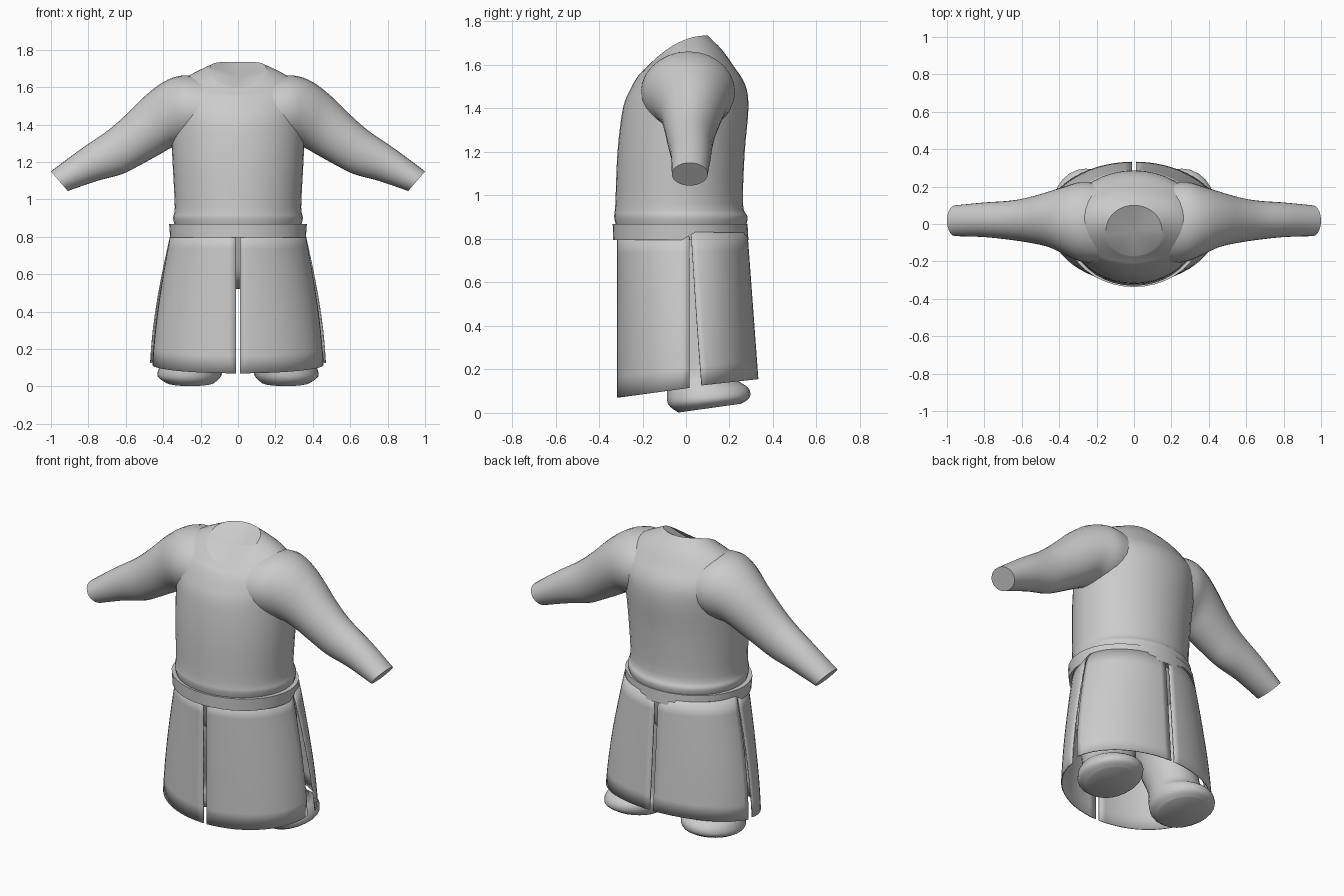
import bpy, bmesh, math
from mathutils import Vector

cube = bpy.data.objects.get("Cube")
if cube:
    bpy.data.objects.remove(cube)

cloth = bpy.data.materials.new("grey cloth")
cloth.use_nodes = True
GREY = (0.6, 0.6, 0.6, 1)
cloth.diffuse_color = GREY
cloth.node_tree.nodes["Principled BSDF"].inputs["Base Color"].default_value = GREY


def finish(name, bm, angle=50):
    bmesh.ops.recalc_face_normals(bm, faces=bm.faces)
    mesh = bpy.data.meshes.new(name)
    bm.to_mesh(mesh)
    bm.free()
    mesh.materials.append(cloth)
    obj = bpy.data.objects.new(name, mesh)
    bpy.context.collection.objects.link(obj)
    bpy.ops.object.select_all(action='DESELECT')
    obj.select_set(True)
    bpy.context.view_layer.objects.active = obj
    bpy.ops.object.shade_smooth_by_angle(angle=math.radians(angle))
    return obj


def spline(rows, steps=4):
    """Smoothly add in-between rows."""
    out = []
    for i in range(len(rows) - 1):
        p = [rows[max(i - 1, 0)], rows[i], rows[i + 1], rows[min(i + 2, len(rows) - 1)]]
        for s in range(steps):
            t = s / steps
            out.append([b + t * ((c - a) + t * (2*a - 5*b + 4*c - d + t * (3*b - a - 3*c + d))) / 2
                        for a, b, c, d in zip(*p)])
    return out + [list(rows[-1])]


def loft(bm, rings, closed=True, cap_start=False, cap_end=False):
    loops = [[bm.verts.new(p) for p in ring] for ring in rings]
    n = len(loops[0])
    for a, b in zip(loops, loops[1:]):
        for i in range(n if closed else n - 1):
            j = (i + 1) % n
            bm.faces.new((a[i], a[j], b[j], b[i]))
    if cap_start:
        bm.faces.new(loops[0])
    if cap_end:
        bm.faces.new(loops[-1])
    return loops


def angles(n):
    return [2 * math.pi * i / n for i in range(n)]


# Torso: front z, back z, side lift, half width, front y, back y
torso_rows = [
    (0.84, 0.84, 0, 0.33, -0.315, 0.27),
    (0.90, 0.90, 0, 0.347, -0.33, 0.283),
    (0.96, 0.96, 0, 0.338, -0.325, 0.262),
    (1.20, 1.20, 0, 0.35, -0.315, 0.27),
    (1.40, 1.40, 0, 0.36, -0.29, 0.287),
    (1.49, 1.51, 0, 0.37, -0.255, 0.272),
    (1.55, 1.60, 0.01, 0.345, -0.22, 0.215),
    (1.575, 1.67, 0.03, 0.27, -0.195, 0.165),
    (1.60, 1.735, 0.035, 0.15, -0.17, 0.10),
]


def torso_ring(row):
    zf, zb, lift, hw, yf, yb = row
    return [(hw * math.cos(a), (yf + yb) / 2 + (yb - yf) / 2 * math.sin(a),
             (zf + zb) / 2 + (zb - zf) / 2 * math.sin(a) + lift * math.cos(a) ** 2)
            for a in angles(40)]


bm = bmesh.new()
loops = loft(bm, [torso_ring(r) for r in spline(torso_rows)], cap_start=True)
# shallow sunken neck opening
centre = bm.verts.new((0, -0.04, 1.655))
neck = loops[-1]
for i, v in enumerate(neck):
    bm.faces.new((v, neck[(i + 1) % len(neck)], centre))
finish("torso", bm, 35)

# Sleeves: upper x, z; lower x, z; front y, back y
sleeve_rows = [
    (0.18, 1.65, 0.20, 1.30, -0.21, 0.22),
    (0.30, 1.662, 0.27, 1.29, -0.20, 0.225),
    (0.40, 1.627, 0.345, 1.28, -0.162, 0.20),
    (0.50, 1.55, 0.42, 1.24, -0.122, 0.172),
    (0.60, 1.452, 0.52, 1.185, -0.10, 0.143),
    (0.70, 1.365, 0.62, 1.135, -0.085, 0.125),
    (0.85, 1.262, 0.75, 1.10, -0.07, 0.115),
    (1.00, 1.15, 0.91, 1.045, -0.065, 0.10),
]


def sleeve_ring(row, side):
    ux, uz, lx, lz, yf, yb = row
    ring = []
    for a in angles(28):
        t = (1 + math.cos(a)) / 2
        ring.append((side * (lx + (ux - lx) * t), (yf + yb) / 2 + (yb - yf) / 2 * math.sin(a),
                     lz + (uz - lz) * t))
    return ring


# Legs: centre x, centre y, z, radius x, radius y, tilt of the ring along y
leg_rows = [
    (0.255, 0.11, 0.022, 0.13, 0.145, 0.14),
    (0.26, 0.105, 0.055, 0.17, 0.187, 0.08),
    (0.25, 0.10, 0.11, 0.168, 0.188, 0.02),
    (0.235, 0.07, 0.17, 0.145, 0.155, 0),
    (0.215, 0.03, 0.32, 0.155, 0.17, 0),
    (0.185, 0.0, 0.52, 0.172, 0.20, 0),
    (0.165, -0.01, 0.76, 0.165, 0.22, 0),
]


def leg_ring(row, side):
    cx, cy, z, rx, ry, tilt = row
    return [(side * (cx + rx * math.cos(a)), cy + ry * math.sin(a), z + tilt * ry * math.sin(a))
            for a in angles(24)]


for label, side in (("left", 1), ("right", -1)):
    bm = bmesh.new()
    loft(bm, [sleeve_ring(r, side) for r in spline(sleeve_rows)], cap_start=True, cap_end=True)
    finish(label + "_sleeve", bm)
    bm = bmesh.new()
    loft(bm, [leg_ring(r, side) for r in spline(leg_rows)], cap_start=True, cap_end=True)
    finish(label + "_leg", bm)


def oval(z, hw, yf, yb, n=40):
    return [(hw * math.cos(a), (yf + yb) / 2 + (yb - yf) / 2 * math.sin(a), z) for a in angles(n)]


# Hips joining the legs under the skirt
bm = bmesh.new()
loft(bm, [oval(*r) for r in spline([(0.52, 0.10, -0.10, 0.09), (0.58, 0.25, -0.19, 0.17),
                                    (0.68, 0.32, -0.24, 0.22), (0.82, 0.33, -0.29, 0.25)])],
     cap_start=True, cap_end=True)
finish("hips", bm)

# Belt
bm = bmesh.new()
belt = [oval(0.865, 0.32, -0.30, 0.25), oval(0.868, 0.368, -0.337, 0.283),
        oval(0.795, 0.363, -0.335, 0.287), oval(0.797, 0.33, -0.30, 0.25)]
loft(bm, belt + belt[:1])
finish("belt", bm, 35)


def skirt_panel(name, side, front):
    """One hanging quarter of the skirt, with slits at the middle and the side."""
    rings = []
    for r in range(9):
        t = r / 8
        flare = math.sin(t * math.pi / 2) * 0.6 + t * 0.4
        hw = 0.355 + (0.10 if front else 0.12) * flare
        depth = 0.33 if front else 0.265 + 0.05 * t
        start = 0.0 if front else 0.03 + 0.15 * t
        end = math.acos(0.011 / hw)
        ring = []
        for k in range(17):
            a = start + (end - start) * k / 16
            low = 0.115 - 0.045 * math.sin(a) if front else 0.12 + 0.035 * math.sin(a)
            ring.append((side * hw * math.cos(a), 0.015 + depth * math.sin(a) * (-1 if front else 1),
                         0.83 + (low - 0.83) * t))
        rings.append(ring)
    bm = bmesh.new()
    loft(bm, rings, closed=False)
    obj = finish(name, bm)
    solid = obj.modifiers.new("thickness", 'SOLIDIFY')
    solid.thickness = 0.006
    solid.offset = 0


for label, side in (("left", 1), ("right", -1)):
    skirt_panel(label + "_front_skirt_panel", side, True)
    skirt_panel(label + "_back_skirt_panel", side, False)
